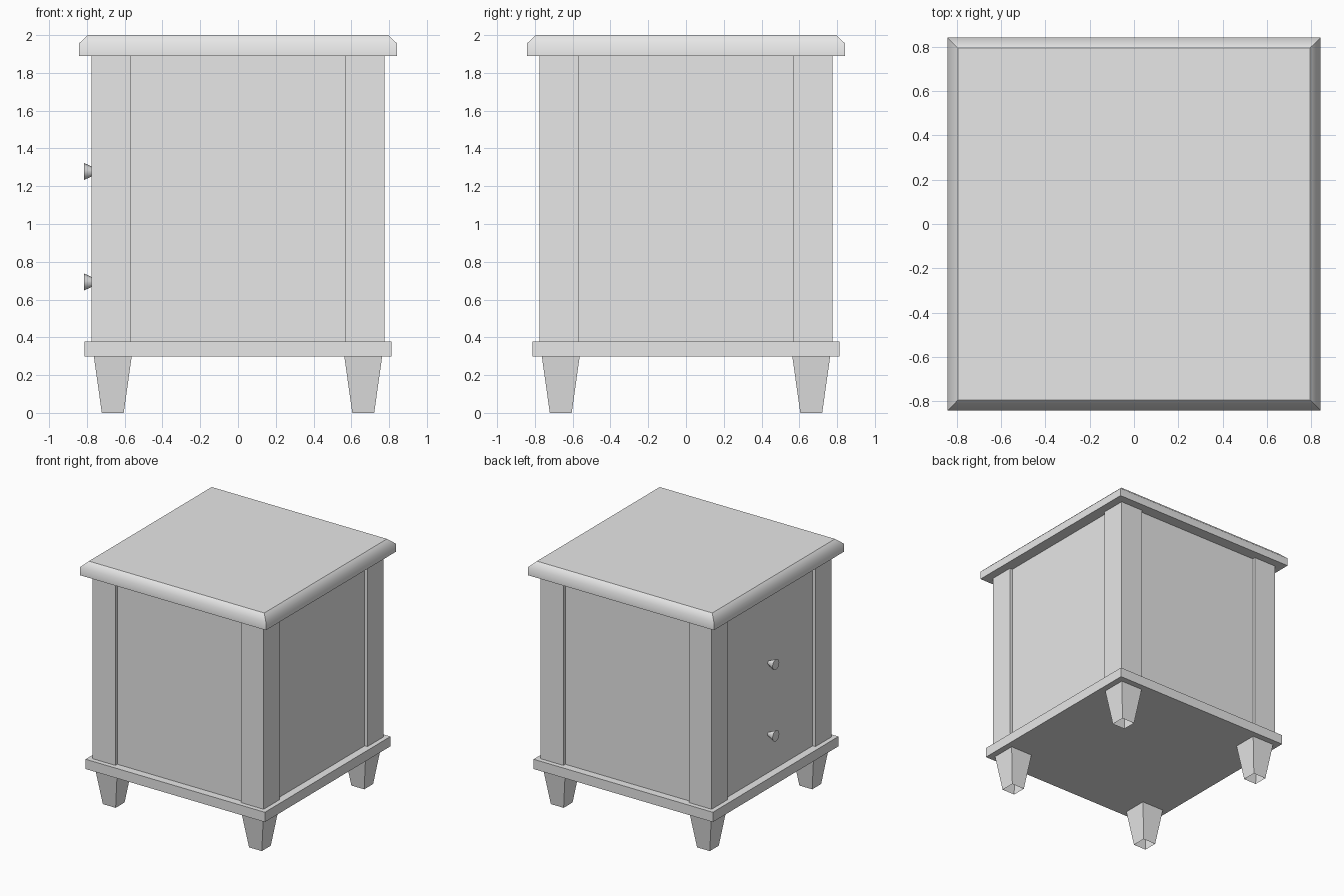
import bpy, bmesh
from math import radians
from mathutils import Matrix

default = bpy.data.objects.get("Cube")
if default:
    bpy.data.objects.remove(default, do_unlink=True)

grey = bpy.data.materials.new("plain_grey")
grey.use_nodes = True
COLOUR = (0.8, 0.8, 0.8, 1)
grey.diffuse_color = COLOUR
grey.node_tree.nodes["Principled BSDF"].inputs["Base Color"].default_value = COLOUR


def finish(name, bm):
    mesh = bpy.data.meshes.new(name)
    bm.normal_update()
    bm.to_mesh(mesh)
    bm.free()
    mesh.materials.append(grey)
    obj = bpy.data.objects.new(name, mesh)
    bpy.context.collection.objects.link(obj)
    return obj


def stack(name, rings, x=0, y=0, cap_bottom=True):
    """Loft square rings given as (half width, z)."""
    bm = bmesh.new()
    corners = [(-1, -1), (1, -1), (1, 1), (-1, 1)]
    loops = [[bm.verts.new((x + sx * h, y + sy * h, z)) for sx, sy in corners]
             for h, z in rings]
    for low, high in zip(loops, loops[1:]):
        for i in range(4):
            j = (i + 1) % 4
            bm.faces.new((low[i], low[j], high[j], high[i]))
    bm.faces.new(loops[-1])
    if cap_bottom:
        bm.faces.new(loops[0][::-1])
    return finish(name, bm)


# Carcass and base plinth
stack("cabinet_body", [(0.75, 0.378), (0.75, 1.89)])
stack("base_plinth", [(0.813, 0.298), (0.813, 0.378)])

# Chamfered top, shaded softly from side to chamfer with crisp corners and rim
top = stack("table_top", [(0.843, 1.89), (0.843, 1.955), (0.795, 2.0)])
bm = bmesh.new()
bm.from_mesh(top.data)
for face in bm.faces:
    face.smooth = abs(face.normal.z) < 0.9
for edge in bm.edges:
    a, b = edge.verts
    edge.smooth = abs(a.co.z - 1.955) < 0.001 and abs(b.co.z - 1.955) < 0.001
bm.to_mesh(top.data)
bm.free()

# Corner posts and tapered, open-ended legs
for sx, side in ((1, "left"), (-1, "right")):
    for sy, end in ((-1, "front"), (1, "back")):
        stack(f"{end}_{side}_post", [(0.1025, 0.378), (0.1025, 1.89)],
              sx * 0.6725, sy * 0.6725)
        stack(f"{end}_{side}_leg", [(0.058, 0), (0.1, 0.298)],
              sx * 0.663, sy * 0.663, cap_bottom=False)

# Flared drawer knobs
for name, z in (("upper_knob", 1.278), ("lower_knob", 0.693)):
    bm = bmesh.new()
    place = Matrix.Translation((-0.7815, 0, z)) @ Matrix.Rotation(radians(-90), 4, "Y")
    bmesh.ops.create_cone(bm, cap_ends=True, segments=8, radius1=0.014,
                          radius2=0.045, depth=0.067, matrix=place)
    for face in bm.faces:
        face.smooth = len(face.verts) == 4
    for edge in bm.edges:
        edge.smooth = all(f.smooth for f in edge.link_faces)
    finish(name, bm)
